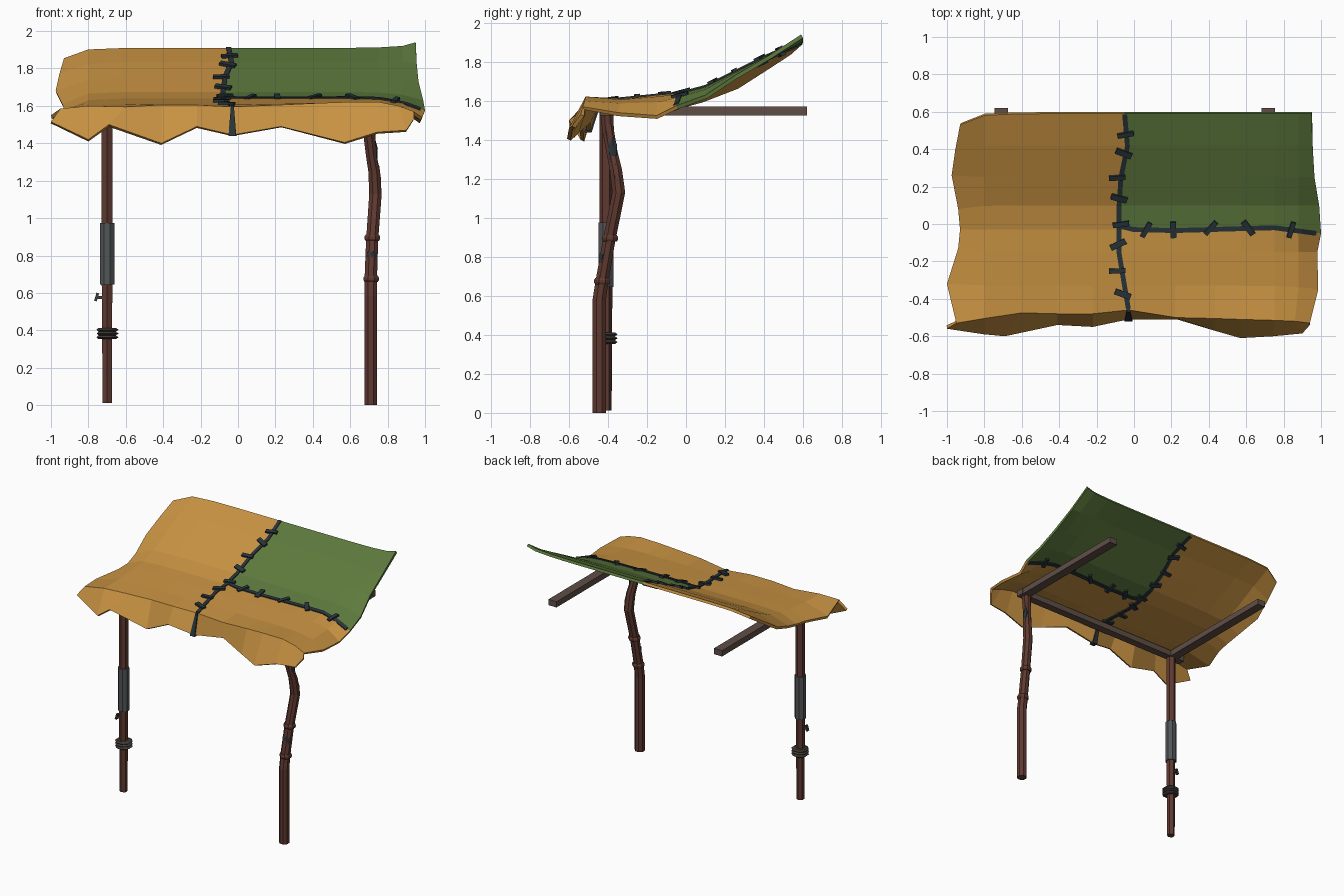
import bpy, bmesh, math
from mathutils import Vector, Matrix
from mathutils.bvhtree import BVHTree

if "Cube" in bpy.data.objects:
    bpy.data.objects.remove(bpy.data.objects["Cube"])


def material(name, rgb):
    m = bpy.data.materials.new(name)
    m.diffuse_color = (*rgb, 1)
    m.use_nodes = True
    m.node_tree.nodes["Principled BSDF"].inputs["Base Color"].default_value = m.diffuse_color
    return m


TAN = material("tan cloth", (0.58, 0.29, 0.055))
GREEN = material("green cloth", (0.112, 0.195, 0.047))
WOOD = material("red brown wood", (0.115, 0.042, 0.030))
RAIL = material("grey brown wood", (0.115, 0.077, 0.062))
DARK = material("dark thread", (0.021, 0.034, 0.042))
METAL = material("grey sleeve", (0.085, 0.092, 0.097))
ROPE = material("rope", (0.050, 0.043, 0.038))


def finish(bm, name, *mats):
    bmesh.ops.recalc_face_normals(bm, faces=bm.faces)
    me = bpy.data.meshes.new(name)
    bm.to_mesh(me)
    bm.free()
    ob = bpy.data.objects.new(name, me)
    for m in mats:
        me.materials.append(m)
    bpy.context.collection.objects.link(ob)
    return ob


def box(name, loc, size, mat, rot=Matrix.Identity(3)):
    bm = bmesh.new()
    bmesh.ops.create_cube(bm, size=1, matrix=Matrix.Translation(loc) @ rot.to_4x4() @ Matrix.Diagonal((*size, 1)))
    return finish(bm, name, mat)


def tube(name, path, sides, mat):
    """Stack of horizontal rings; path items are x, y, z, radius."""
    bm = bmesh.new()
    rings = []
    for x, y, z, r in path:
        rings.append([bm.verts.new((x + r * math.cos(2 * math.pi * (i + .5) / sides),
                                    y + r * math.sin(2 * math.pi * (i + .5) / sides), z)) for i in range(sides)])
    for a, b in zip(rings, rings[1:]):
        for i in range(sides):
            j = (i + 1) % sides
            bm.faces.new((a[i], a[j], b[j], b[i]))
    bm.faces.new(rings[0])
    bm.faces.new(rings[-1])
    return finish(bm, name, mat)


# Canopy cloth: each row has mid y, z, then the left and right edge points
rows = [
    (.59, 1.91, (-.93, .53, 1.855), (.95, .59, 1.94)),
    (.42, 1.835, (-.955, .40, 1.77), (.955, .42, 1.83)),
    (.25, 1.75, (-.975, .26, 1.68), (.965, .25, 1.73)),
    (.10, 1.675, (-.94, .08, 1.61), (.99, .10, 1.63)),
    (-.03, 1.64, (-.93, -.03, 1.58), (1.0, -.05, 1.575)),
    (-.15, 1.63, (-.94, -.13, 1.57), (.98, -.15, 1.525)),
    (-.33, 1.612, (-1.0, -.32, 1.55), (.985, -.35, 1.54)),
]
cols = [(-1, 1), (-.8, .15), (-.62, .02), (-.41, 0), (-.22, 0), (-.06, 0),
        (.22, 0), (.43, 0), (.57, 0), (.75, .08), (.88, .35), (1, 1)]
seam_x = [-.05, -.035, -.07, -.08, -.08, -.08, -.05]
ridge = [(-.95, -.53, 1.585), (-.8, -.505, 1.6), (-.6, -.475, 1.595), (-.41, -.48, 1.605), (-.22, -.48, 1.605),
         (-.03, -.46, 1.595), (.22, -.5, 1.605), (.43, -.505, 1.615), (.57, -.51, 1.62), (.75, -.515, 1.622),
         (.86, -.52, 1.6), (.94, -.53, 1.57)]
fringe = [(-1, -.56, 1.515), (-.8, -.59, 1.42), (-.69, -.6, 1.5), (-.41, -.54, 1.4), (-.22, -.55, 1.49),
          (-.03, -.51, 1.445), (.23, -.51, 1.49), (.43, -.57, 1.44), (.57, -.61, 1.405), (.745, -.6, 1.46),
          (.9, -.585, 1.47), (.94, -.54, 1.53)]
bm = bmesh.new()
grid = []
for r, (y, z, left, right) in enumerate(rows):
    line = []
    for c, (x, w) in enumerate(cols):
        mid = Vector((seam_x[r] if c == 5 else x, y, z))
        e = Vector(left if c < 5 else right)
        p = mid.lerp(e, w)
        if w < 1:
            p.x = mid.x
        line.append(bm.verts.new(p))
    grid.append(line)
grid += [[bm.verts.new(p) for p in ridge], [bm.verts.new(p) for p in fringe]]
for r in range(len(grid) - 1):
    for c in range(len(cols) - 1):
        f = bm.faces.new((grid[r][c], grid[r + 1][c], grid[r + 1][c + 1], grid[r][c + 1]))
        f.material_index = 1 if r < 4 and c >= 5 else 0
bm.normal_update()
surface = BVHTree.FromBMesh(bm)
canopy = finish(bm, "canopy_cloth", TAN, GREEN)
if canopy.data.polygons[0].normal.z < 0:
    canopy.data.flip_normals()
sol = canopy.modifiers.new("thickness", "SOLIDIFY")
sol.thickness = .02
sol.offset = -1


def on_cloth(x, y):
    hit, n, _, _ = surface.ray_cast(Vector((x, y, 3)), Vector((0, 0, -1)))
    if hit is None:
        hit, n, _, _ = surface.find_nearest(Vector((x, y, 1.7)))
    return hit, (n if n.z > 0 else -n)


# Dark seam ribbons, showing on both faces of the cloth
def ribbon(name, pts, width):
    bm = bmesh.new()
    prev = None
    fine = [Vector(a).lerp(Vector(b), k / 3) for a, b in zip(pts, pts[1:]) for k in range(3)] + [Vector(pts[-1])]
    for i, p in enumerate(fine):
        d = (fine[min(i + 1, len(fine) - 1)] - fine[max(i - 1, 0)]).normalized()
        s = Vector((-d.y, d.x)) * width / 2
        ring = []
        for sgn, dz in ((1, .007), (-1, .007), (-1, -.029), (1, -.029)):
            h, _ = on_cloth(p.x + sgn * s.x, p.y + sgn * s.y)
            ring.append(bm.verts.new((h.x, h.y, h.z + dz)))
        if prev:
            for k in range(4):
                bm.faces.new((prev[k], prev[(k + 1) % 4], ring[(k + 1) % 4], ring[k]))
        else:
            bm.faces.new(ring)
        prev = ring
    bm.faces.new(prev)
    finish(bm, name, DARK)


ribbon("long_seam", [(x, row[0] - .004) for x, row in zip(seam_x, rows)] + [(-.03, -.455)], .026)
ribbon("cross_seam", [(-.08, -.01), (.0, -.03), (.22, -.035), (.57, -.025), (.75, -.02), (.975, -.05)], .026)

# Front flap seam, widening downwards
bm = bmesh.new()
for z, y, w in ((1.6, -.458, .008), (1.438, -.51, .021)):
    for sx, dy in ((-1, -.012), (1, -.012), (1, .026), (-1, .026)):
        bm.verts.new((-.03 + sx * w, y + dy, z))
bmesh.ops.convex_hull(bm, input=bm.verts)
finish(bm, "flap_seam", DARK)

# Cross stitches: x, y, angle in degrees
stitches = [(-.045, .48, 12), (-.055, .38, -25), (-.09, .25, 5), (-.08, .14, -18), (-.07, 0, 8), (-.085, -.11, 25),
            (-.09, -.25, 3), (-.06, -.375, -20), (.065, -.03, 62), (.21, -.03, 92), (.41, -.02, 50), (.61, -.02, 125),
            (.84, -.03, 75)]
for i, (x, y, a) in enumerate(stitches):
    h, n = on_cloth(x, y)
    d = Vector((math.cos(math.radians(a)), math.sin(math.radians(a)), 0))
    d = (d - n * d.dot(n)).normalized()
    rot = Matrix((d, n.cross(d), n)).transposed()
    box(f"stitch_{i}", h - n * .01, (.088, .032 if i % 2 else .026, .05), DARK, rot)

# Timber frame under the cloth
box("front_beam", (-.02, -.41, 1.548), (1.56, .06, .045), RAIL)
for side, x in (("left", -.71), ("right", .718)):
    box(side + "_rail", (x, .09, 1.548), (.07, 1.06, .045), RAIL)

# Straight left post with sleeve, rope and a twig
X, Y = -.70, -.41
tube("left_post", [(X, Y, .012, .029), (X, Y, .35, .03), (X, Y, .75, .034), (X, Y, 1.54, .034)], 6, WOOD)
tube("left_sleeve", [(X, Y, .645, .042), (X, Y, .975, .042)], 8, METAL)
for i in range(3):
    z = .363 + i * .02
    tube(f"rope_ring_{i}", [(X, Y, z - .01, .05), (X + .003, Y, z, .064), (X, Y, z + .01, .05)], 8, ROPE)
box("twig", (X - .042, Y, .575), (.035, .016, .016), ROPE)
box("twig_knob", (X - .056, Y, .578), (.014, .022, .045), ROPE, Matrix.Rotation(.3, 3, 'Y'))

# Crooked right post with collars, cracks and splinters
tube("right_post", [(.71, -.445, 0, .037), (.71, -.445, .58, .037), (.71, -.43, .68, .036), (.717, -.395, .88, .035),
                    (.735, -.345, 1.13, .036), (.728, -.36, 1.25, .034), (.712, -.38, 1.34, .031),
                    (.70, -.40, 1.45, .033), (.70, -.405, 1.54, .034)], 8, WOOD)
for i, (x, y, z) in enumerate(((.712, -.43, .675), (.718, -.39, .895))):
    tube(f"post_collar_{i}", [(x, y, z - .017, .038), (x, y, z - .006, .045),
                              (x, y, z + .006, .045), (x, y, z + .017, .038)], 8, WOOD)
tube("lower_splinter", [(.745, -.345, 1.12, .024), (.748, -.352, 1.2, .022), (.752, -.365, 1.285, .003)], 5, WOOD)
tube("upper_splinter", [(.728, -.375, 1.345, .004), (.72, -.385, 1.39, .02), (.712, -.4, 1.48, .026)], 5, WOOD)


def crack(name, loc, scale):
    bm = bmesh.new()
    bmesh.ops.create_icosphere(bm, subdivisions=1, radius=1,
                               matrix=Matrix.Translation(loc) @ Matrix.Diagonal((*scale, 1)))
    finish(bm, name, DARK)


crack("front_crack", (.714, -.425, .79), (.034, .022, .055))
crack("side_crack", (.733, -.375, 1.33), (.016, .026, .095))
